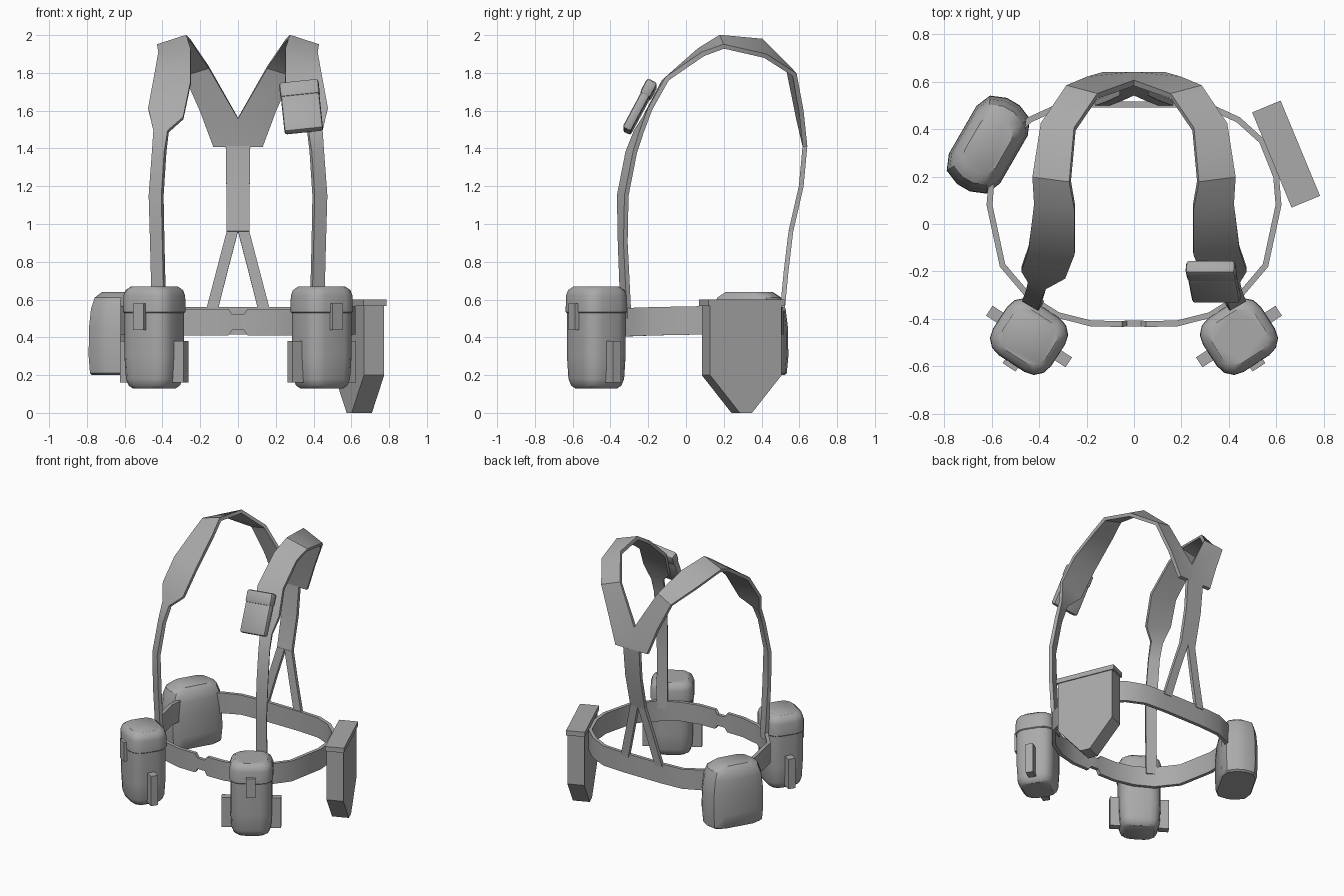
import bpy, bmesh, math
from mathutils import Matrix, Vector

if "Cube" in bpy.data.objects:
    bpy.data.objects.remove(bpy.data.objects["Cube"])

grey = bpy.data.materials.new("webbing_grey")
grey.diffuse_color = (0.4, 0.4, 0.4, 1)
grey.use_nodes = True
grey.node_tree.nodes["Principled BSDF"].inputs["Base Color"].default_value = grey.diffuse_color


def add(name, bm, matrix=None, mirror=False, thick=0, bevel=0, angle=35):
    """Turn a bmesh into a finished object."""
    bmesh.ops.recalc_face_normals(bm, faces=bm.faces)
    me = bpy.data.meshes.new(name)
    if matrix:
        bm.transform(matrix)
    bm.to_mesh(me)
    bm.free()
    me.materials.append(grey)
    ob = bpy.data.objects.new(name, me)
    bpy.context.collection.objects.link(ob)
    if mirror:
        m = ob.modifiers.new("mirror", 'MIRROR')
        m.use_clip = True
        m.merge_threshold = 0.002
    if thick:
        s = ob.modifiers.new("thickness", 'SOLIDIFY')
        s.thickness, s.offset = thick, 0
    if bevel:
        b = ob.modifiers.new("round", 'BEVEL')
        b.width, b.segments = bevel, 2
    bpy.ops.object.select_all(action='DESELECT')
    ob.select_set(True)
    bpy.context.view_layer.objects.active = ob
    bpy.ops.object.convert(target='MESH')
    bpy.ops.object.shade_smooth_by_angle(angle=math.radians(angle))
    return ob


def strip(name, pairs, thick=0.025):
    """Flat ribbon through pairs of edge points, mirrored left to right."""
    bm = bmesh.new()
    rows = [[bm.verts.new(p) for p in pair] for pair in pairs]
    for a, b in zip(rows, rows[1:]):
        bm.faces.new((a[0], a[1], b[1], b[0]))
    return add(name, bm, mirror=True, thick=thick)


def loft(name, hx, hy, rings, matrix, corner=0.5, mirror=False, steps=3, angle=35):
    """Rounded-rectangle rings (z, scale) stacked into a closed body."""
    bm = bmesh.new()
    r = corner * min(hx, hy)
    outline = []
    for q, (sx, sy) in enumerate(((1, 1), (-1, 1), (-1, -1), (1, -1))):
        for k in range(steps + 1):
            a = math.pi / 2 * (q + k / steps)
            outline.append((sx * (hx - r) + r * math.cos(a), sy * (hy - r) + r * math.sin(a)))
    loops = [[bm.verts.new((x * s, y * s, z)) for x, y in outline] for z, s in rings]
    n = len(outline)
    for a, b in zip(loops, loops[1:]):
        for i in range(n):
            bm.faces.new((a[i], a[(i + 1) % n], b[(i + 1) % n], b[i]))
    bm.faces.new(loops[0][::-1])
    bm.faces.new(loops[-1])
    return add(name, bm, matrix, mirror=mirror, angle=angle)


def box(name, size, centre, matrix, mirror=False, bevel=0):
    bm = bmesh.new()
    bmesh.ops.create_cube(bm, size=1)
    bm.transform(Matrix.Translation(centre) @ Matrix.Diagonal((*size, 1)))
    return add(name, bm, matrix, mirror=mirror, bevel=bevel)


def place(x, y, z=0, turn=0):
    return Matrix.Translation((x, y, z)) @ Matrix.Rotation(math.radians(turn), 4, 'Z')


# Waist belt with a narrowed buckle at the front
belt = [(0, -.42, .44, .52), (.03, -.42, .44, .52), (.05, -.422, .41, .55), (.18, -.42, .41, .55),
        (.32, -.385, .41, .55), (.44, -.31, .405, .555), (.555, -.175, .41, .56),
        (.61, .08, .415, .565), (.60, .2, .415, .565), (.54, .35, .415, .565),
        (.44, .44, .415, .565), (.32, .495, .415, .56), (.16, .505, .415, .56), (0, .505, .415, .56)]
strip("waist_belt", [((x, y, a), (x, y, b)) for x, y, a, b in belt])

# Shoulder straps: outer edge, inner edge, from the front of the belt over to the back
strip("shoulder_straps", [
    ((.45, -.30, .50), (.385, -.335, .50)),
    ((.46, -.32, .90), (.395, -.35, .90)),
    ((.467, -.315, 1.15), (.40, -.355, 1.15)),
    ((.45, -.27, 1.38), (.385, -.31, 1.38)),
    ((.445, -.235, 1.49), (.37, -.265, 1.49)),
    ((.475, -.19, 1.61), (.29, -.22, 1.56)),
    ((.445, -.10, 1.77), (.25, -.12, 1.75)),
    ((.42, .09, 1.90), (.25, .07, 1.92)),
    ((.425, .20, 1.94), (.27, .18, 1.99)),
    ((.39, .42, 1.89), (.25, .40, 1.97)),
    ((.285, .575, 1.79), (.155, .54, 1.83)),
    ((.20, .61, 1.60), (0, .595, 1.56)),
    ((.13, .63, 1.41), (0, .63, 1.41))])

# Spine strap and the two legs it splits into
strip("spine_strap", [((.065, .63, 1.415), (0, .63, 1.415)), ((.062, .61, 1.2), (0, .61, 1.2)),
                      ((.06, .555, .96), (0, .555, .96))])
strip("spine_strap_legs", [((.06, .555, .96), (0, .555, .96)), ((.115, .53, .75), (.055, .53, .75)),
                           ((.17, .51, .54), (.108, .51, .54))])

# Pair of front pouches with lid, clasp and side tabs
front = place(.443, -.475, 0, 33)
loft("front_pouch_body", .14, .13, [(.13, .72), (.145, .86), (.18, .95), (.3, 1), (.54, 1)],
     front, .6, True)
loft("front_pouch_lid", .146, .136, [(.53, .97), (.535, 1), (.62, .99), (.65, .92), (.67, .74)],
     front, .6, True)
box("front_pouch_clasp", (.065, .03, .14), (0, -.14, .51), front, True)
for side in (-1, 1):
    box("front_pouch_tab", (.07, .05, .22), (side * .165, 0, .27), front, True)

# Large hip pouch
hip = place(-.615, .335, 0, 60)
loft("hip_pouch", .21, .125, [(.2, .9), (.21, .96), (.3, 1), (.45, .99), (.55, .93), (.61, .82), (.64, .6)],
     hip, .75, steps=2)

# Small pouch on one shoulder strap
shoulder = (Matrix.Translation((.335, -.245, 1.622)) @ Matrix.Rotation(math.radians(-6), 4, 'Y')
            @ Matrix.Rotation(math.radians(-28), 4, 'X'))
box("shoulder_pouch_body", (.205, .05, .22), (0, 0, -.04), shoulder, bevel=.014)
box("shoulder_pouch_lid", (.21, .062, .09), (0, 0, .1), shoulder, bevel=.016)

# Holster with a pointed lower end and a flat cap
holster = place(.642, .295, 0, -67.5)
bm = bmesh.new()
outline = [(-.205, .58), (-.205, .2), (-.035, 0), (.035, 0), (.205, .2), (.205, .58)]
base = bm.faces.new([bm.verts.new((u, -.058, z)) for u, z in outline])
ext = bmesh.ops.extrude_face_region(bm, geom=[base])["geom"]
bmesh.ops.translate(bm, verts=[v for v in ext if isinstance(v, bmesh.types.BMVert)], vec=Vector((0, .116, 0)))
add("holster_body", bm, holster)
box("holster_cap", (.435, .13, .035), (0, 0, .5825), holster)
